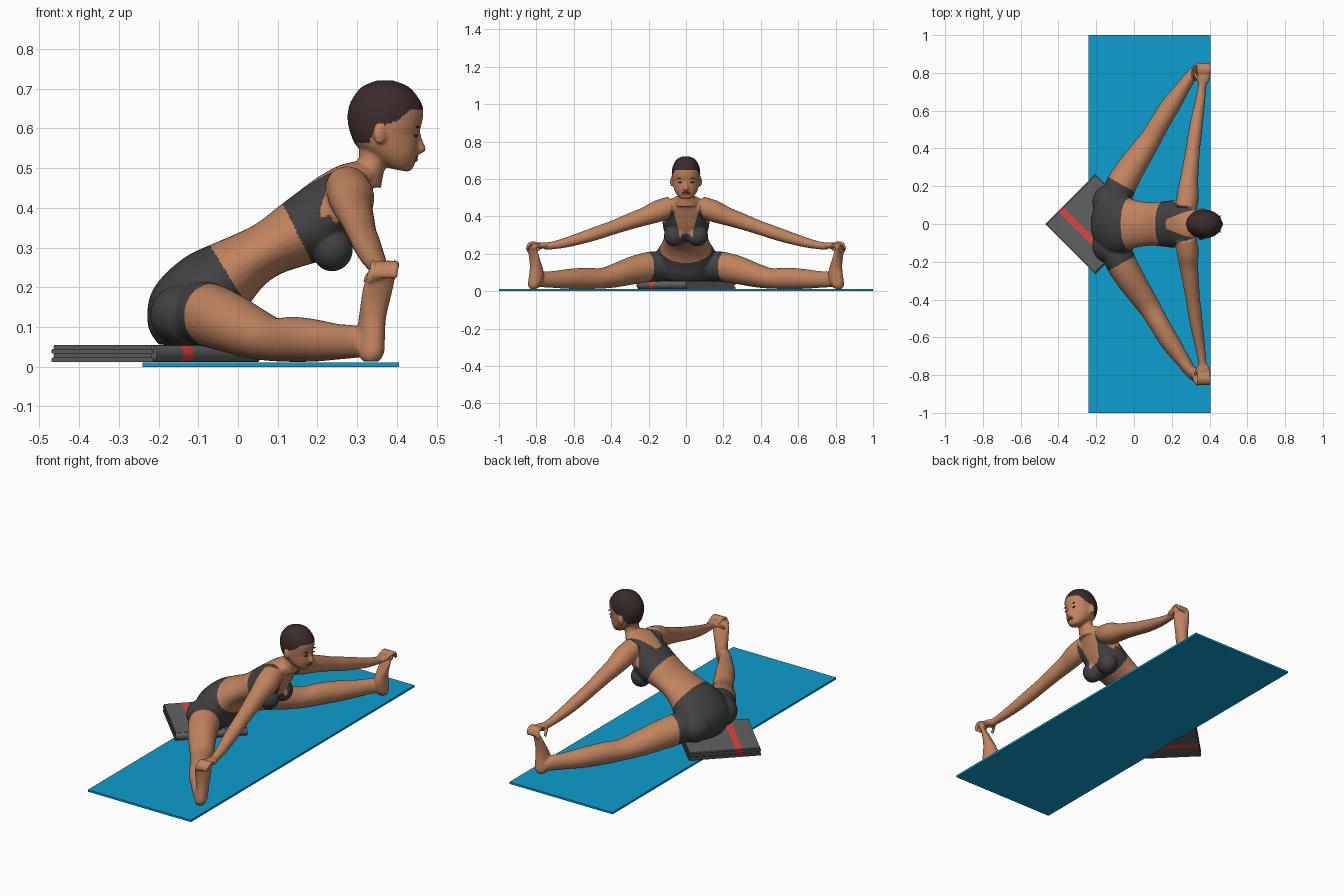
import bpy, bmesh, math
from mathutils import Vector, Matrix

if "Cube" in bpy.data.objects:
    bpy.data.objects.remove(bpy.data.objects["Cube"])


def material(name, rgb):
    m = bpy.data.materials.new(name)
    m.diffuse_color = (*rgb, 1)
    m.use_nodes = True
    m.node_tree.nodes["Principled BSDF"].inputs["Base Color"].default_value = m.diffuse_color
    return m


SKIN = material("skin brown", (0.53, 0.23, 0.115))
CLOTH = material("charcoal cloth", (0.055, 0.052, 0.052))
HAIR = material("dark brown hair", (0.043, 0.024, 0.024))
GREY = material("blanket grey", (0.12, 0.12, 0.12))
RED = material("stripe red", (0.72, 0.06, 0.06))
BLUE = material("mat blue", (0.004, 0.34, 0.62))
LIP = material("lip brown", (0.30, 0.085, 0.055))


def loft(bm, rows, sub=4, n=28):
    """Closed tube through rows of (centre, axis a, axis b), smoothly interpolated."""
    fine = []
    for i in range(len(rows) - 1):
        p = [rows[max(i - 1, 0)], rows[i], rows[i + 1], rows[min(i + 2, len(rows) - 1)]]
        for k in range(sub):
            t = k / sub
            fine.append([0.5 * (2 * p[1][j] + (p[2][j] - p[0][j]) * t
                         + (2 * p[0][j] - 5 * p[1][j] + 4 * p[2][j] - p[3][j]) * t * t
                         + (3 * p[1][j] - p[0][j] - 3 * p[2][j] + p[3][j]) * t ** 3) for j in range(3)])
    fine.append(rows[-1])
    rings = [[bm.verts.new(c + a * math.cos(2 * math.pi * k / n) + b * math.sin(2 * math.pi * k / n))
              for k in range(n)] for c, a, b in fine]
    for r, q in zip(rings, rings[1:]):
        for k in range(n):
            bm.faces.new((r[k], r[(k + 1) % n], q[(k + 1) % n], q[k]))
    bm.faces.new(rings[0][::-1])
    bm.faces.new(rings[-1])


def spine_rows(data):
    """Rows (back x, back z, front x, front z, half width) on the middle plane."""
    out = []
    for bx, bz, fx, fz, w in data:
        b, f = Vector((bx, 0, bz)), Vector((fx, 0, fz))
        out.append(((b + f) / 2, (b - f) / 2, Vector((0, w, 0))))
    return out


def ball(bm, c, r, rot=0):
    m = Matrix.Translation(c) @ Matrix.Rotation(rot, 4, 'Z') @ Matrix.Diagonal((*r, 1))
    bmesh.ops.create_uvsphere(bm, u_segments=20, v_segments=12, radius=1, matrix=m)


def finish(bm, name, mats):
    bmesh.ops.recalc_face_normals(bm, faces=bm.faces)
    me = bpy.data.meshes.new(name)
    bm.to_mesh(me)
    bm.free()
    for m in mats:
        me.materials.append(m)
    ob = bpy.data.objects.new(name, me)
    bpy.context.collection.objects.link(ob)
    return ob


V = Vector
bm = bmesh.new()
# Torso, leaning forward
loft(bm, spine_rows([
    (-.20, .056, -.07, .05, .11), (-.226, .10, -.03, .055, .15), (-.224, .17, -.005, .085, .165),
    (-.192, .225, .01, .12, .165), (-.132, .277, .025, .15, .152), (-.07, .307, .045, .18, .132),
    (0, .337, .075, .213, .12), (.05, .363, .115, .237, .115), (.10, .402, .17, .255, .117),
    (.15, .44, .245, .28, .125), (.20, .477, .285, .335, .125), (.25, .505, .312, .39, .115),
    (.285, .515, .335, .44, .085), (.302, .518, .36, .475, .052)]))
# Neck
loft(bm, spine_rows([(.27, .47, .36, .45, .06), (.30, .512, .367, .488, .047), (.305, .54, .377, .515, .041),
                     (.302, .575, .39, .55, .042), (.31, .61, .40, .59, .04)]))
# Head
loft(bm, spine_rows([
    (.35, .721, .39, .721, .018), (.312, .705, .43, .705, .05), (.286, .672, .458, .672, .069),
    (.276, .64, .467, .645, .076), (.277, .61, .463, .612, .076), (.284, .585, .455, .585, .073),
    (.295, .56, .456, .56, .068), (.32, .54, .453, .535, .061), (.345, .52, .447, .515, .05),
    (.375, .503, .438, .497, .034), (.395, .497, .428, .491, .018)]))
# Nose
loft(bm, spine_rows([(.44, .60, .457, .60, .006), (.44, .575, .465, .57, .009),
                     (.44, .55, .474, .547, .015), (.44, .538, .462, .537, .012)]))
LEG = [(-.11, .08, .212, .055, .085), (-.075, .19, .212, .05, .082), (-.02, .29, .187, .035, .075),
       (.04, .38, .15, .02, .066), (.09, .455, .124, .014, .057), (.14, .54, .126, .012, .053),
       (.195, .63, .119, .013, .051), (.25, .71, .108, .018, .04), (.295, .775, .104, .022, .032),
       (.325, .81, .09, .025, .03)]
FOOT = [(.335, .815, .013, .020, .020), (.335, .81, .035, .036, .032), (.335, .80, .08, .042, .033),
        (.338, .80, .12, .036, .034), (.345, .807, .16, .026, .039), (.353, .816, .20, .018, .043),
        (.36, .822, .225, .013, .041), (.362, .824, .235, .008, .036)]
ARM = [(.275, .075, .455, .055), (.285, .15, .428, .058), (.29, .22, .400, .049), (.30, .30, .373, .043),
       (.312, .40, .337, .037), (.322, .47, .313, .036), (.335, .56, .284, .032), (.35, .65, .258, .026),
       (.36, .72, .244, .021), (.365, .76, .242, .022)]
for s in (1, -1):
    along, across = V((.49, .87 * s, 0)), V((.87, -.49 * s, 0))
    # Leg, foot and toes
    loft(bm, [(V((x, y * s, (t + b) / 2)), V((0, 0, (t - b) / 2)), across * w) for x, y, t, b, w in LEG])
    loft(bm, [(V((x, y * s, z)), along * d, across * w) for x, y, z, d, w in FOOT])
    for i in range(5):
        r = .009 + .001 * i
        ball(bm, V((.362, .826 * s, .226 + .003 * i)) + across * (-.034 + .0165 * i), (r, .013, .017))
    # Arm, palm, fingers and thumb
    loft(bm, [(V((x, y * s, z)), V((0, .36 * s, .93)) * r, V((1, -.15 * s, 0)) * r) for x, y, z, r in ARM])
    ball(bm, (.367, .77 * s, .245), (.032, .038, .017))
    fingers = [[(.366 + o, .775, .249), (.368 + o, .812, .262), (.368 + o, .84, .25), (.364 + o, .85, .225)]
               for o in (-.028, -.009, .01, .029)]
    for path in fingers + [[(.345, .75, .243), (.33, .78, .232), (.322, .80, .215)]]:
        loft(bm, [(V((x, y * s, z)), V((0, .006 * s, .007)), V((.0085, 0, 0))) for x, y, z in path], 4, 10)
    # Bust, hip and ear
    ball(bm, (.237, .06 * s, .298), (.053, .058, .058))
    ball(bm, (-.13, .115 * s, .13), (.092, .095, .08))
    ball(bm, (.357, .076 * s, .585), (.017, .009, .026), -.25 * s)

# Fuse all body parts into one smooth skin
raw = finish(bm, "body_parts", [SKIN])
mod = raw.modifiers.new("fuse", 'REMESH')
mod.mode, mod.voxel_size = 'VOXEL', 0.005
mod = raw.modifiers.new("relax", 'SMOOTH')
mod.factor, mod.iterations = 0.5, 5
dg = bpy.context.evaluated_depsgraph_get()
me = bpy.data.meshes.new_from_object(raw.evaluated_get(dg))
bpy.data.objects.remove(raw)
body = bpy.data.objects.new("body", me)
bpy.context.collection.objects.link(body)
me.materials.clear()
for m in (SKIN, CLOTH, HAIR):
    me.materials.append(m)

HAIRLINE = [(.2, .555), (.33, .565), (.345, .60), (.38, .612), (.405, .622), (.435, .648), (.6, .656)]


def hairline(x):
    for (x0, z0), (x1, z1) in zip(HAIRLINE, HAIRLINE[1:]):
        if x0 <= x <= x1:
            return z0 + (z1 - z0) * (x - x0) / (x1 - x0)
    return 9


def region(p):
    x, y, z = p.x, abs(p.y), p.z
    if z > .54 and z > hairline(x):
        return 0 if y > .077 and z < .612 and x < .375 else 2
    # Shorts: behind the waistband and above the thigh hem
    if .49 * x + .87 * y < .15 and .85 * (x + .07) + .526 * (z - .305) < 0:
        return 1
    # Top: band around the chest, then cups and straps
    u = .894 * (x - .115) + .447 * (z - .405)
    front = .447 * (x - .2) - .894 * (z - .37) > 0
    if z < .53 and u > 0 and y < .135:
        if u < (.095 if front else .07):
            return 1
        if u < .225 and .033 + .35 * (u - .095) < y < .122 - .33 * (u - .08):
            return 1
    return 0


for f in me.polygons:
    f.material_index = region(f.center)
me.shade_smooth()

# Face details
for name, s in (("left", 1), ("right", -1)):
    for part, c, r in (("eye", (.4465, .029, .582), (.005, .014, .0035)),
                       ("eyebrow", (.451, .031, .604), (.004, .017, .0025))):
        b = bmesh.new()
        ball(b, (c[0], c[1] * s, c[2]), r, -.35 * s)
        finish(b, name + "_" + part, [HAIR]).data.shade_smooth()
b = bmesh.new()
for z, r in ((.5285, .0045), (.521, .005)):
    ball(b, (.445, 0, z), (.0085, .021, r))
finish(b, "lips", [LIP]).data.shade_smooth()

# Yoga mat
b = bmesh.new()
bmesh.ops.create_cube(b, size=1, matrix=Matrix.Translation((.0825, 0, .0055)) @ Matrix.Diagonal((.645, 2, .011, 1)))
finish(b, "mat", [BLUE])

# Folded blanket: four layers, a rounded fold on one side, a stripe across
CORNER, U, W = V((-.47, 0, 0)), V((.7071, .7071, 0)), V((.7071, -.7071, 0))


def slab(b, profile, us):
    rings = [[b.verts.new(CORNER + U * u + W * v + V((0, 0, z))) for v, z in profile] for u in us]
    n = len(profile)
    for i in range(len(us) - 1):
        for k in range(n):
            f = b.faces.new((rings[i][k], rings[i][(k + 1) % n], rings[i + 1][(k + 1) % n], rings[i + 1][k]))
            f.material_index = 1 if i == 1 else 0
    b.faces.new(rings[0])
    b.faces.new(rings[-1])


b = bmesh.new()
for i in range(4):
    z0, z1, e = .012 + i * .0108, .012 + (i + 1) * .0108, .003
    ins = .004 * (i % 2)
    slab(b, [(ins, z0 + e), (ins + e, z0), (.362, z0), (.362, z1), (ins + e, z1), (ins, z1 - e)],
         [ins, .095, .132, .375 - ins])
mid, h = .0336, .0216
fold = [(.355 + .02 * math.cos(a), mid + h * math.sin(a)) for a in [math.pi * (k / 10 - .5) for k in range(11)]]
slab(b, fold, [.001, .095, .132, .374])
blanket = finish(b, "folded_blanket", [GREY, RED])
bpy.context.view_layer.objects.active = blanket
blanket.select_set(True)
bpy.ops.object.shade_smooth_by_angle(angle=math.radians(40))
